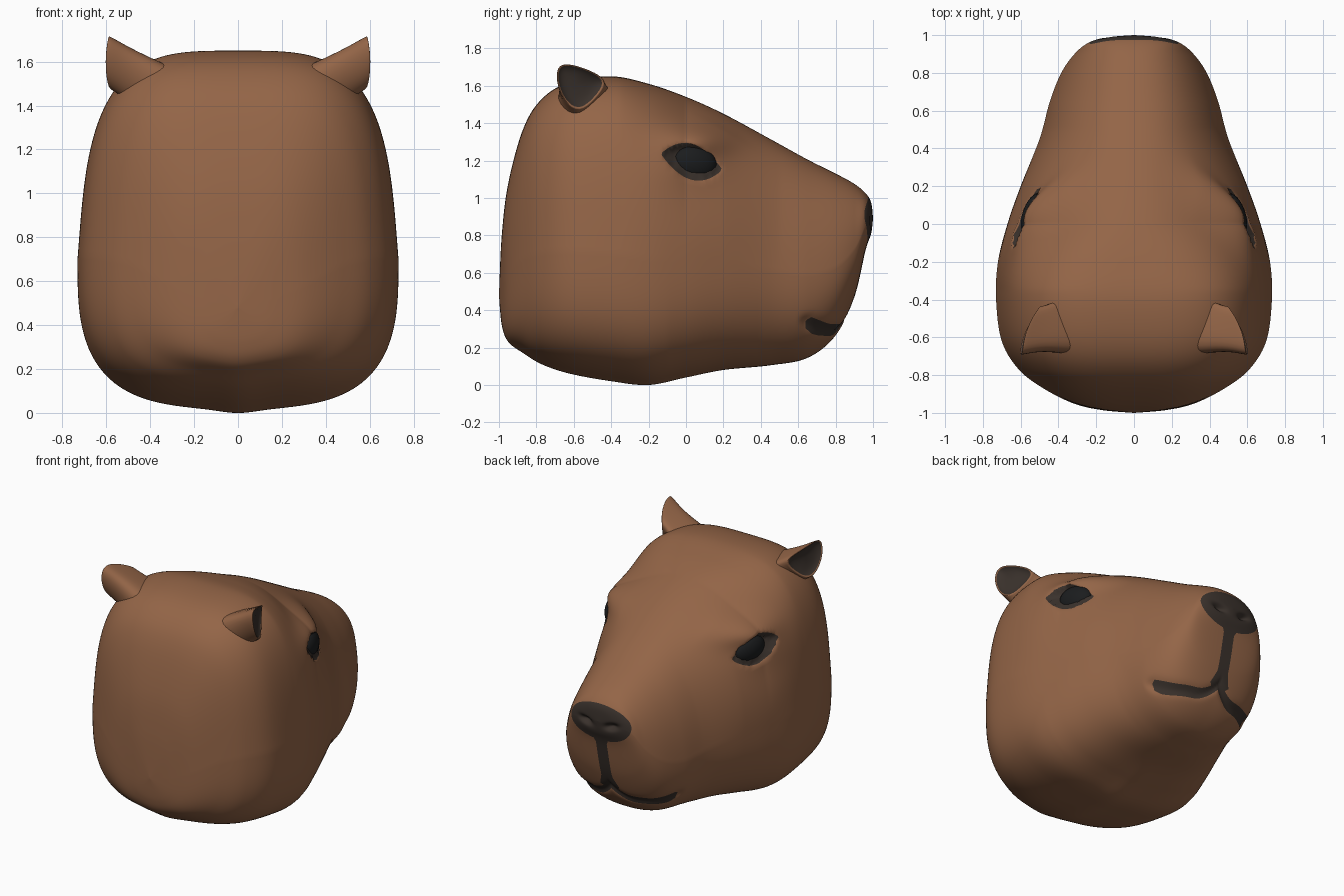
import bpy, bmesh, math
from mathutils import Vector

cube = bpy.data.objects.get("Cube")
if cube:
    bpy.data.objects.remove(cube)


def make_material(name, rgb):
    mat = bpy.data.materials.new(name)
    mat.use_nodes = True
    mat.diffuse_color = (*rgb, 1)
    mat.node_tree.nodes["Principled BSDF"].inputs["Base Color"].default_value = (*rgb, 1)
    return mat


FUR = make_material("brown fur", (0.295, 0.13, 0.063))
SKIN = make_material("dark skin", (0.042, 0.031, 0.025))
EYE = make_material("black eye", (0.011, 0.012, 0.013))


def add_object(name, bm, materials):
    bmesh.ops.recalc_face_normals(bm, faces=bm.faces)
    mesh = bpy.data.meshes.new(name)
    bm.to_mesh(mesh)
    bm.free()
    for mat in materials:
        mesh.materials.append(mat)
    for poly in mesh.polygons:
        poly.use_smooth = True
    obj = bpy.data.objects.new(name, mesh)
    bpy.context.collection.objects.link(obj)
    return obj


def bridge(bm, a, b, material=0):
    for i in range(len(a)):
        j = (i + 1) % len(a)
        bm.faces.new((a[i], a[j], b[j], b[i])).material_index = material


def bump(u, v):
    return math.exp(-u * u - v * v)


def ramp(value):
    return min(1, max(0, value))


# Head outline from back to snout: y, half width, top, bottom
OUTLINE = [
    (-1.0, 0, 0.48, 0.48), (-0.985, 0.17, 0.8, 0.32), (-0.95, 0.32, 1.08, 0.23),
    (-0.87, 0.48, 1.37, 0.17), (-0.77, 0.61, 1.53, 0.11), (-0.62, 0.7, 1.62, 0.06),
    (-0.4, 0.73, 1.65, 0.02), (-0.2, 0.72, 1.61, 0), (0, 0.67, 1.54, 0.04),
    (0.2, 0.6, 1.45, 0.08), (0.45, 0.5, 1.315, 0.105), (0.65, 0.445, 1.205, 0.145),
    (0.8, 0.385, 1.13, 0.265), (0.9, 0.315, 1.075, 0.47), (0.96, 0.24, 1.025, 0.72),
    (0.99, 0.14, 0.975, 0.81), (1.0, 0, 0.89, 0.89),
]
STEPS, SIDES = 14, 200


def spline_rows(rows):
    pts = [Vector(r) for r in rows]
    last = len(pts) - 1
    for i in range(last):
        p0, p1, p2, p3 = pts[max(i - 1, 0)], pts[i], pts[i + 1], pts[min(i + 2, last)]
        for k in range(STEPS):
            t = k / STEPS
            yield (p1 * 2 + (p2 - p0) * t + (p0 * 2 - p1 * 5 + p2 * 4 - p3) * t * t
                   + (p1 * 3 - p0 - p2 * 3 + p3) * t ** 3) / 2
    yield pts[last]


# Painted regions, given as rules on position
def eye_level(p):
    u = (p.y - 0.03) / 0.165
    v = (p.z - 1.193 + 0.26 * (p.y - 0.03)) / 0.096
    return 1 - u * u - abs(v) if abs(p.x) > 0.25 else -9


def mouth_offset(p):
    x = abs(p.x)
    line = 0.294 + 0.09 * max(0, 1 - x / 0.16) ** 2
    line += 0.045 * ramp((x - 0.26) / 0.14) ** 2
    return p.z - line


def painted(p):
    if p.y < 0.6:
        return eye_level(p) > 0
    mouth = p.y > 0.64 and abs(mouth_offset(p)) < min(0.031, 0.016 + (p.y - 0.64) * 0.5)
    pad = (p.x / 0.237) ** 2 + ((p.z - 0.875) / 0.132) ** 2 < 1
    half = 0.043 + 0.5 * max(0, p.z - 0.72) + 0.4 * max(0, 0.46 - p.z)
    groove = 0.37 < p.z < 0.82 and abs(p.x) < half
    return mouth or (p.y > 0.8 and (pad or groove))


def sculpt(p):
    # Overhanging brow above a sunken eye opening
    if abs(p.x) > 0.15 and p.z > 0.8:
        push = 0.1 * bump((p.y - 0.08) / 0.18, (p.z - 1.32) / 0.09)
        push += 0.035 * bump((p.y - 0.02) / 0.18, (p.z - 1.2) / 0.13)
        push -= 0.045 * ramp(eye_level(p) * 3)
        p.x += math.copysign(push * ramp((abs(p.x) - 0.15) / 0.15), p.x)
    # Mouth crease and nostrils
    if p.y > 0.6:
        crease = bump(mouth_offset(p) / 0.03, 0) * ramp((p.y - 0.6) / 0.05)
        p.y -= 0.018 * crease
        p.x *= 1 - 0.03 * crease
    if p.y > 0.85:
        p.y -= 0.035 * bump((abs(p.x) - 0.1) / 0.045, (p.z - 0.85 - abs(p.x) * 0.2) / 0.022)
    return p


def cut_regions(bm):
    # Split edges where a painted region ends, so that its outline is clean
    inside = {v for v in bm.verts if painted(v.co)}
    crossing = [e for e in bm.edges if (e.verts[0] in inside) != (e.verts[1] in inside)]
    cuts = set()
    for edge in crossing:
        start, end = edge.verts
        low, high = 0.0, 1.0
        for _ in range(8):
            mid = (low + high) / 2
            if painted(start.co.lerp(end.co, mid)) == (start in inside):
                low = mid
            else:
                high = mid
        cuts.add(bmesh.utils.edge_split(edge, start, min(0.97, max(0.03, low)))[1])
    bmesh.ops.connect_verts(bm, verts=list(cuts))
    for face in bm.faces:
        votes = [v in inside for v in face.verts if v not in cuts]
        face.material_index = int(all(votes) if votes else painted(face.calc_center_median()))


# Head: flat-topped and tapered behind, a narrower wedge toward the snout
bm = bmesh.new()
previous = None
for y, width, top, bottom in spline_rows(OUTLINE):
    middle = bottom + 0.42 * (top - bottom)
    crown, jaw, snout = ramp(-y / 0.35), ramp((0.4 - y) / 0.5), ramp((y - 0.2) / 0.3)
    ring = []
    for i in range(SIDES):
        a = 2 * math.pi * i / SIDES
        c, s = math.cos(a), math.sin(a)
        power = 2.15 + 1.45 * crown + 0.25 * snout if s > 0 else 2.4 + 0.7 * jaw
        r = (abs(c) ** power + abs(s) ** power) ** (-1 / power)
        x = max(0, width) * r * c
        z = middle + (top - middle if s > 0 else middle - bottom) * r * s
        if s > 0:
            x *= 1 - (0.1 * crown + 0.14 * snout) * r * s
        else:
            z += 0.03 * jaw * s * s * x * x / (x * x + 0.02)
        ring.append(bm.verts.new(sculpt(Vector((x, y, z)))))
    if previous:
        bridge(bm, previous, ring)
    previous = ring
bmesh.ops.remove_doubles(bm, verts=bm.verts, dist=0.0003)
cut_regions(bm)
add_object("head", bm, [FUR, SKIN])

# Ears: cupped shells flaring out of the head
RIM = [
    (0.59, -0.68, 1.715), (0.585, -0.6, 1.71), (0.54, -0.49, 1.67), (0.485, -0.42, 1.62),
    (0.53, -0.49, 1.53), (0.58, -0.57, 1.46), (0.6, -0.65, 1.52), (0.605, -0.69, 1.63),
]


def ear(name, side):
    rim = [Vector(p) for p in RIM]
    centre = sum(rim, Vector()) / len(rim)
    layers = [(1.6, (-0.28, 0.06, -0.19)), (1.15, (-0.12, 0.03, -0.075)), (1.06, (-0.02, 0, -0.01)),
              (1.07, (0, 0, 0)), (1.0, (0, 0, 0)), (0.75, (-0.025, -0.01, 0))]
    bm = bmesh.new()
    last = None
    for n, (size, shift) in enumerate(layers):
        ring = []
        for p in rim:
            q = centre + (p - centre) * size + Vector(shift)
            ring.append(bm.verts.new((q.x * side, q.y, q.z)))
        if last:
            bridge(bm, last, ring, int(n > 4))
        last = ring
    bm.faces.new(last).material_index = 1
    obj = add_object(name, bm, [FUR, SKIN])
    smooth = obj.modifiers.new("smooth", "SUBSURF")
    smooth.levels = smooth.render_levels = 2


# Eyes: flattened balls set in the sockets
def eyeball(name, side):
    bm = bmesh.new()
    bmesh.ops.create_uvsphere(bm, u_segments=32, v_segments=20, radius=1)
    obj = add_object(name, bm, [EYE])
    obj.scale = (0.062, 0.122, 0.092)
    obj.rotation_euler = (-0.15, 0, side * 0.3)
    obj.location = (side * 0.53, 0.045, 1.188)


for label, side in (("left", 1), ("right", -1)):
    ear(label + "_ear", side)
    eyeball(label + "_eye", side)
